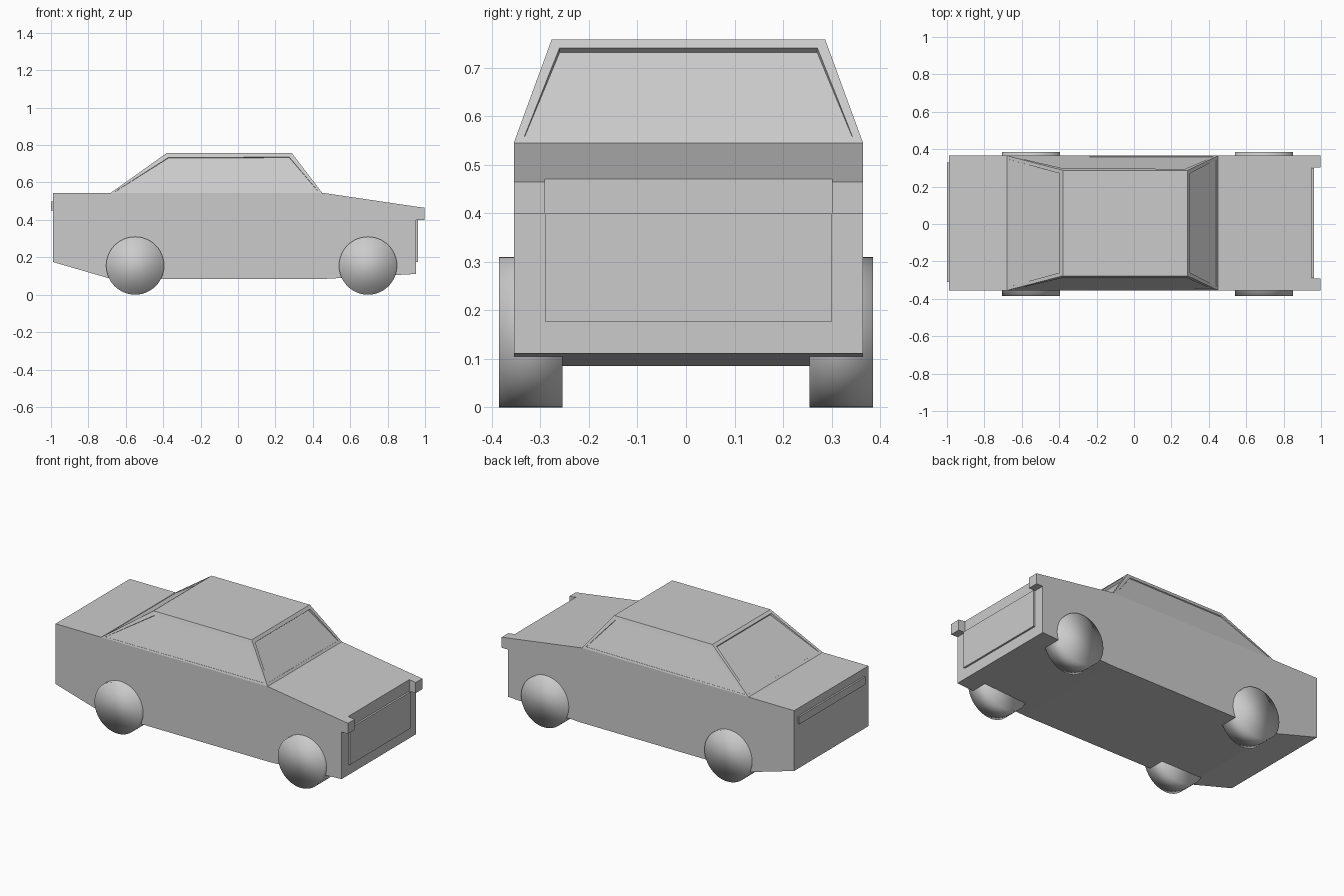
import bpy, bmesh, math

if "Cube" in bpy.data.objects:
    bpy.data.objects.remove(bpy.data.objects["Cube"])

YC = 0.005      # body centre line
HALF = 0.36     # body half width


def finish(name, bm):
    bmesh.ops.recalc_face_normals(bm, faces=bm.faces)
    mesh = bpy.data.meshes.new(name)
    bm.to_mesh(mesh)
    bm.free()
    obj = bpy.data.objects.new(name, mesh)
    bpy.context.collection.objects.link(obj)
    return obj


def extrude_profile(name, points, y0, y1):
    """Side outline (x, z) extruded between two y values."""
    bm = bmesh.new()
    face = bm.faces.new([bm.verts.new((x, y0, z)) for x, z in points])
    new = bmesh.ops.extrude_face_region(bm, geom=[face])["geom"]
    bmesh.ops.translate(bm, vec=(0, y1 - y0, 0),
                        verts=[g for g in new if isinstance(g, bmesh.types.BMVert)])
    return finish(name, bm)


def box(name, x0, x1, y0, y1, z0, z1):
    return extrude_profile(name, [(x0, z0), (x1, z0), (x1, z1), (x0, z1)], y0, y1)


# lower body with sloping hood and tapered tail underside
extrude_profile("body", [(-0.99, 0.175), (-0.68, 0.085), (0.47, 0.085),
                         (0.952, 0.111), (0.952, 0.471), (0.45, 0.545),
                         (-0.99, 0.545)], YC - HALF, YC + HALF)

# fender tips reaching past the nose
for side, y0, y1 in (("right", YC - HALF, -0.291), ("left", 0.301, YC + HALF)):
    extrude_profile(side + "_fender_tip", [(0.952, 0.40), (0.996, 0.40), (0.996, 0.465),
                                           (0.952, 0.471)], y0, y1)

# grille panel and tail light strip
box("grille", 0.945, 0.963, -0.29, 0.30, 0.176, 0.40)
box("tail_strip", -1.0, -0.985, -0.31, 0.33, 0.45, 0.497)

# tapered cabin with windows sunk below the roof edge
bm = bmesh.new()
low = [bm.verts.new((x, YC + s * HALF, 0.545))
       for x, s in ((-0.68, -1), (0.45, -1), (0.45, 1), (-0.68, 1))]
top = [bm.verts.new((x, YC + s * 0.282, 0.758))
       for x, s in ((-0.38, -1), (0.287, -1), (0.287, 1), (-0.38, 1))]
bm.faces.new(low[::-1])
bm.faces.new(top)
panes = [bm.faces.new((low[i], low[(i + 1) % 4], top[(i + 1) % 4], top[i])) for i in range(4)]
bm.normal_update()
for i, pane in enumerate(panes):
    bmesh.ops.inset_individual(bm, faces=[pane], thickness=0.027)
    bmesh.ops.inset_individual(bm, faces=[pane], thickness=0.001)
    normal = pane.normal.copy()
    depth = 0.014 if i % 2 else 0.006
    for v in pane.verts:
        v.co -= normal * (depth if v.co.z > 0.65 else 0.002)
finish("cabin", bm)

# wheels
for axle, x in (("rear", -0.55), ("front", 0.695)):
    for side, s in (("right", -1), ("left", 1)):
        bpy.ops.mesh.primitive_cylinder_add(vertices=48, radius=0.155, depth=0.13,
                                            location=(x, s * 0.32, 0.155),
                                            rotation=(math.pi / 2, 0, 0))
        wheel = bpy.context.object
        wheel.name = f"{axle}_{side}_wheel"
        bpy.ops.object.shade_smooth()
